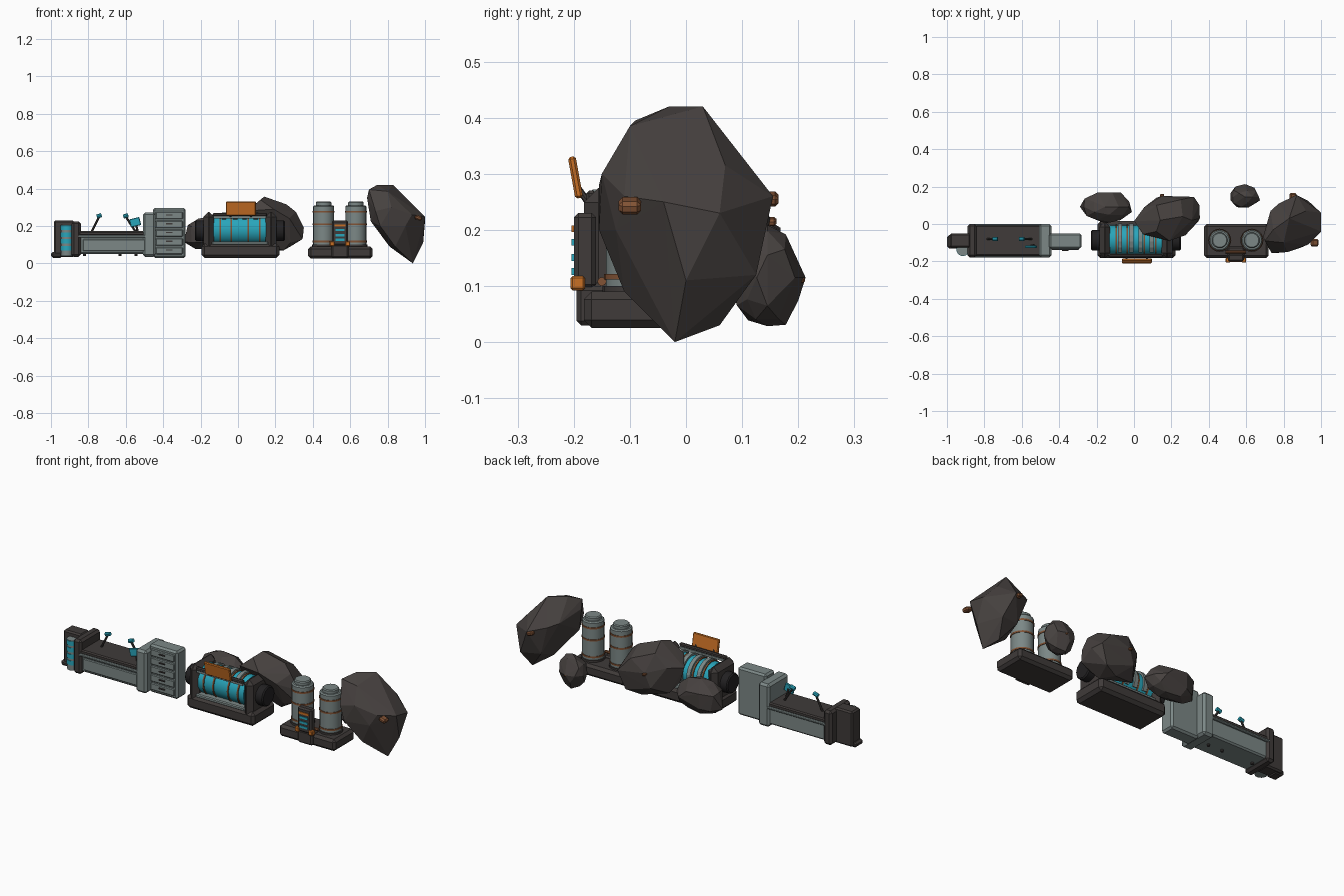
import bpy, bmesh, math, random
from mathutils import Matrix, Vector

if "Cube" in bpy.data.objects:
    bpy.data.objects.remove(bpy.data.objects["Cube"])

random.seed(4)


def mat(name, r, g, b):
    m = bpy.data.materials.new(name)
    m.diffuse_color = (r, g, b, 1)
    m.use_nodes = True
    m.node_tree.nodes["Principled BSDF"].inputs["Base Color"].default_value = m.diffuse_color
    return m


ROCK = mat("rock", .062, .053, .050)
DARK = mat("dark_metal", .050, .043, .041)
BLACK = mat("black_rubber", .016, .015, .016)
GREY = mat("grey_metal", .20, .245, .24)
CYAN = mat("cyan_glow", .022, .38, .50)
ORANGE = mat("orange_paint", .58, .16, .018)
COPPER = mat("copper", .22, .085, .035)


def finish(name, bm, m, bevel=0, smooth=False):
    bmesh.ops.recalc_face_normals(bm, faces=bm.faces)
    me = bpy.data.meshes.new(name)
    bm.to_mesh(me)
    bm.free()
    me.materials.append(m)
    ob = bpy.data.objects.new(name, me)
    bpy.context.collection.objects.link(ob)
    if bevel:
        mod = ob.modifiers.new("bevel", 'BEVEL')
        mod.width = bevel
        mod.segments = 1
    if smooth:
        bpy.ops.object.select_all(action='DESELECT')
        ob.select_set(True)
        bpy.context.view_layer.objects.active = ob
        bpy.ops.object.shade_smooth_by_angle(angle=math.radians(35))
    return ob


def box(name, x, y, z, m, bevel=.006, tilt=None):
    """Box from (min, max) pairs, optionally rotated about its centre: (angle, axis)."""
    bm = bmesh.new()
    bmesh.ops.create_cube(bm, size=1)
    c = Vector([(a + b) / 2 for a, b in (x, y, z)])
    s = Matrix.Diagonal([b - a for a, b in (x, y, z)] + [1])
    r = Matrix.Rotation(*(tilt[0], 4, tilt[1])) if tilt else Matrix()
    bm.transform(Matrix.Translation(c) @ r @ s)
    return finish(name, bm, m, bevel)


def rod(name, a, b, r, m, sides=20, bevel=0):
    """Cylinder between two points."""
    a, b = Vector(a), Vector(b)
    bm = bmesh.new()
    bmesh.ops.create_cone(bm, cap_ends=True, segments=sides, radius1=r, radius2=r, depth=(b - a).length)
    q = (b - a).to_track_quat('Z', 'Y').to_matrix().to_4x4()
    bm.transform(Matrix.Translation((a + b) / 2) @ q)
    return finish(name, bm, m, bevel, smooth=True)


def hull(name, pts, m=ROCK):
    bm = bmesh.new()
    for p in pts:
        bm.verts.new(p)
    res = bmesh.ops.convex_hull(bm, input=bm.verts)
    loose = [v for v in bm.verts if not v.link_faces]
    bmesh.ops.delete(bm, geom=loose, context='VERTS')
    return finish(name, bm, m)


def boulder(name, c, half):
    """Rough ellipsoid of flat facets."""
    bm = bmesh.new()
    bmesh.ops.create_icosphere(bm, subdivisions=2, radius=1)
    dirs = random.sample([v.co.copy() for v in bm.verts], 32)
    bm.free()
    pts = [[c[i] + half[i] * d[i] * random.uniform(.93, 1.08) for i in range(3)] for d in dirs]
    return hull(name, pts)


# --- Workbench: left cabinet with coil ---
box("cabinet_body", (-.985, -.875), (-.125, -.05), (.035, .23), DARK, .008)
box("cabinet_foot", (-1.0, -.94), (-.13, -.06), (.03, .06), DARK, .01)
box("bench_end_block", (-.89, -.84), (-.178, 0), (.035, .225), DARK, .012)
rod("coil_core", (-.915, -.137, .04), (-.915, -.137, .205), .032, GREY, 16)
for i in range(4):
    z = .07 + i * .036
    rod("coil_band", (-.915, -.137, z), (-.915, -.137, z + .024), .0345, CYAN, 16)

# --- Workbench: table ---
box("bench_body", (-.875, -.445), (-.165, -.012), (.05, .15), GREY, .008)
box("bench_front_panel", (-.83, -.46), (-.173, -.16), (.065, .13), GREY, .004)
box("bench_rim", (-.86, -.45), (-.178, 0), (.138, .152), GREY, .004)
box("bench_top", (-.87, -.50), (-.17, -.008), (.148, .172), DARK, .006)
for x in (-.82, -.63, -.545):
    rod("bench_foot", (x, -.09, .04), (x, -.09, .055), .008, DARK, 8)
for x0, x1 in ((-.785, -.742), (-.545, -.6)):
    rod("lever_arm", (x0, -.08, .165), (x1, -.08, .25), .006, DARK, 8)
    rod("lever_knob", (x1 - .013, -.08, .25), (x1 + .013, -.08, .258), .011, CYAN, 8)
box("bench_screen", (-.578, -.522), (-.128, -.116), (.198, .242), CYAN, .003, (-.25, 'Y'))
rod("screen_stand", (-.535, -.115, .165), (-.548, -.115, .22), .006, DARK, 8)

# --- Workbench: tower with drawers ---
box("tower_back", (-.508, -.44), (-.178, 0), (.035, .272), GREY, .012)
box("drawer_tower", (-.455, -.28), (-.132, -.05), (.03, .295), GREY, .01)
for i in range(5):
    z = .048 + i * .047
    box("drawer", (-.44, -.295), (-.139, -.128), (z, z + .039), GREY, .004)
    box("drawer_handle", (-.385, -.35), (-.145, -.137), (z + .02, z + .026), DARK, 0)

# --- Generator ---
box("generator_base", (-.195, .222), (-.182, .015), (.03, .105), DARK, .016)
box("generator_bed", (-.14, .16), (-.172, 0), (.098, .118), GREY, .005)
for x0, x1, cap in ((-.185, -.128, -1), (.148, .205, 1)):
    box("generator_end", (x0, x1), (-.182, .01), (.06, .275), DARK, .026)
    xe = x0 if cap < 0 else x1
    rod("generator_cap", (xe - .01 * cap, -.087, .175), (xe + .045 * cap, -.087, .175), .055, BLACK, 12, .006)
box("generator_top_bar", (-.135, .155), (-.178, -.16), (.25, .27), DARK, .005)
box("generator_trim", (-.13, .15), (-.176, -.158), (.24, .252), GREY, 0)
rod("generator_drum", (-.13, -.087, .18), (.15, -.087, .18), .08, CYAN, 20)
for x in (-.095, -.035, .055, .115):
    rod("drum_ring", (x - .004, -.087, .18), (x + .004, -.087, .18), .085, COPPER, 20)


def arc_band(name, x, w, r, t, a0, a1, m, n=9):
    """Curved strap over the drum, angles measured from the back, in degrees."""
    bm = bmesh.new()
    rows = []
    for i in range(n):
        a = math.radians(a0 + (a1 - a0) * i / (n - 1))
        rows.append([bm.verts.new((x + dx, -.087 + q * math.cos(a), .18 + q * math.sin(a)))
                     for dx, q in ((-w, r), (w, r), (w, r + t), (-w, r + t))])
    for p, q in zip(rows, rows[1:]):
        for k in range(4):
            bm.faces.new((p[k], p[(k + 1) % 4], q[(k + 1) % 4], q[k]))
    bm.faces.new(rows[0])
    bm.faces.new(rows[-1])
    return finish(name, bm, m)


for x in (-.075, -.015, .035, .095):
    arc_band("drum_strap", x, .011, .078, .013, -30, 135, GREY)

# Tilted sign plate above the generator
box("orange_panel", (-.065, .095), (-.204, -.190), (.256, .331), ORANGE, .004, (.18, 'X'))
for x in (-.04, .07):
    rod("panel_bracket", (x, -.175, .25), (x, -.193, .275), .006, DARK, 8)

# --- Storage tanks ---
box("tank_base", (.375, .72), (-.182, 0), (.025, .09), DARK, .014)
for x in (.458, .63):
    y = -.087

    def ring(name, z0, z1, r, m):
        rod(name, (x, y, z0), (x, y, z1), r, m, 20)

    ring("tank_foot", .085, .10, .062, DARK)
    rod("tank_body", (x, y, .09), (x, y, .31), .056, GREY, 20, .006)
    rod("tank_lid", (x, y, .30), (x, y, .33), .042, GREY, 20, .005)
    for z in (.112, .205, .272):
        ring("tank_band", z, z + .009, .059, COPPER)

# Control panel between the tanks
box("control_mount", (.50, .59), (-.195, -.12), (.03, .10), DARK, .008)
box("control_panel", (.502, .588), (-.2, -.16), (.095, .23), DARK, .008)
box("control_header", (.515, .575), (-.204, -.195), (.196, .208), ORANGE, 0)
for z in (.12, .145, .172):
    box("control_light", (.52, .57), (-.204, -.195), (z, z + .012), CYAN, 0)
for x in (.503, .587):
    box("control_clamp", (x - .013, x + .013), (-.206, -.18), (.092, .118), ORANGE, .004)
rod("pipe", (.49, -.15, .108), (.60, -.15, .108), .008, COPPER, 8)

# --- Boulders ---
hull("tall_boulder", [
    (.745, -.03, .42), (.83, .03, .42), (.69, -.07, .35), (.70, -.09, .395), (.80, -.10, .385),
    (.73, .07, .31), (.775, .11, .29), (.87, .155, .26), (.92, .07, .315), (1, .06, .23),
    (1, -.04, .25), (.99, 0, .11), (.935, -.02, 0), (.90, .06, .03), (.81, 0, .09),
    (.82, .10, .13), (.93, .125, .12), (.71, -.08, .225), (.735, -.155, .28), (.76, -.155, .20),
    (.82, -.15, .30), (.895, -.125, .20), (.84, -.11, .09), (.93, -.11, .26)])
hull("wide_boulder", [
    (.14, .02, .357), (.12, -.04, .34), (.26, .04, .315), (0, .015, .24), (.055, .09, .25),
    (.15, .15, .22), (.31, .02, .275), (.32, .145, .19), (.35, .10, .17), (.352, .03, .19),
    (.345, .015, .13), (.275, -.06, .24), (.19, -.09, .29), (.05, -.055, .28), (.245, .03, .07),
    (.20, .10, .07), (.06, .06, .10), (.02, .02, .16), (.28, .0, .11), (.12, .14, .14),
    (.28, .13, .09), (.25, .13, .27), (.12, .10, .32)])
boulder("low_boulder", (-.155, .092, .157), (.14, .09, .09))
boulder("small_boulder", (.593, .145, .115), (.08, .064, .093))

# Ore lumps stuck in the boulders
for c, s in (((.965, -.10, .243), .02), ((.595, .203, .112), .009),
             ((.15, .15, .215), .011), ((.85, .148, .255), .017)):
    box("ore_lump", (c[0] - s, c[0] + s), (c[1] - s, c[1] + s), (c[2] - s * .6, c[2] + s * .6),
        COPPER, s * .35, (.3, 'Y'))
